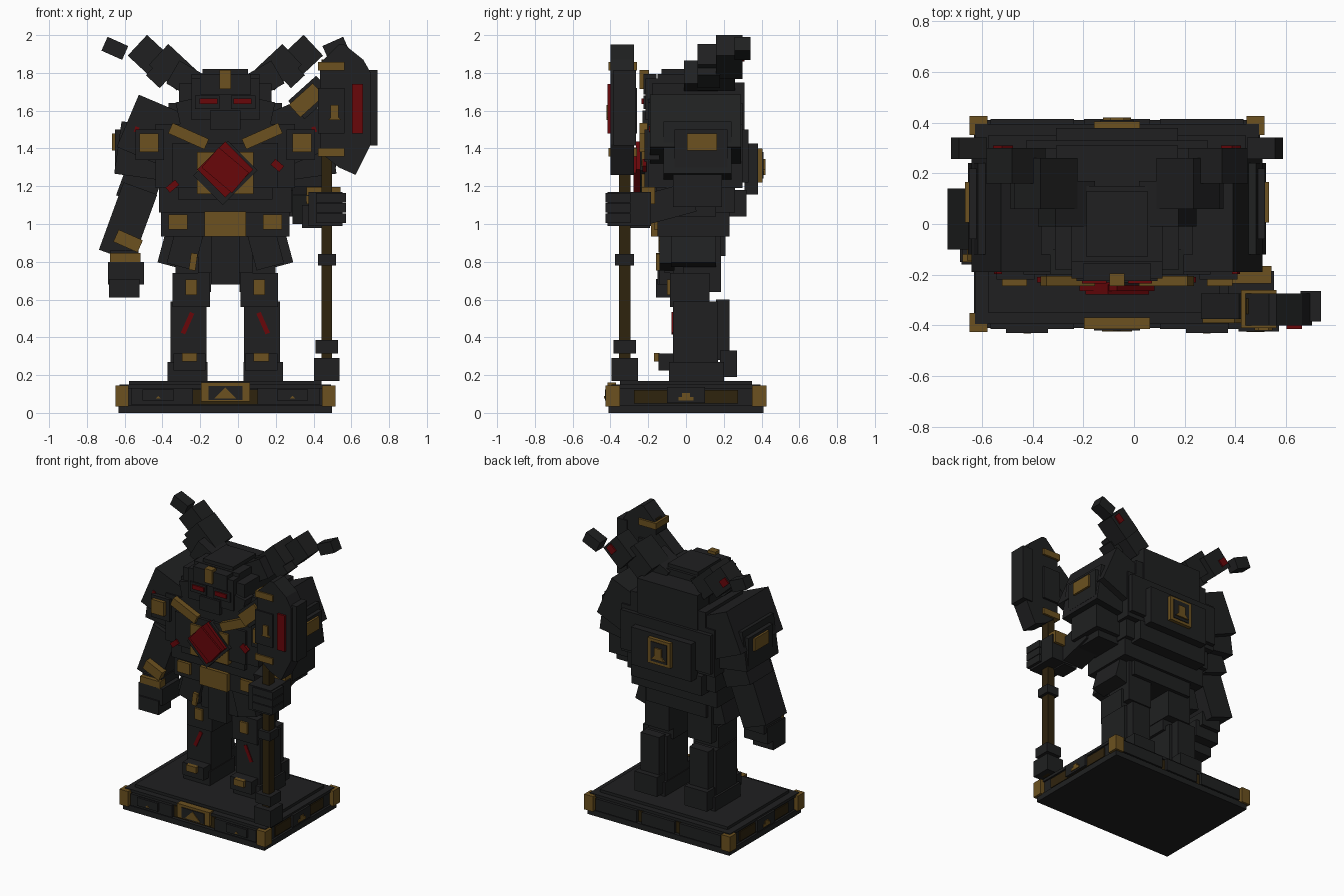
import bpy
import bmesh
from math import radians
from mathutils import Matrix, Vector

cube = bpy.data.objects.get("Cube")
if cube:
    bpy.data.objects.remove(cube, do_unlink=True)

CENTRE = -.067  # everything is laid out around the middle of the plinth


def material(name, colour):
    mat = bpy.data.materials.new(name)
    mat.use_nodes = True
    mat.diffuse_color = (*colour, 1)
    shader = mat.node_tree.nodes["Principled BSDF"]
    shader.inputs["Base Color"].default_value = (*colour, 1)
    shader.inputs["Roughness"].default_value = .8
    return mat


IRON = material("dark iron", (.014, .0145, .015))
GOLD = material("old gold", (.15, .083, .014))
RED = material("deep red", (.14, .002, .003))
WOOD = material("dark wood", (.028, .017, .004))


def finish(name, bm, paint):
    bmesh.ops.recalc_face_normals(bm, faces=bm.faces)
    mesh = bpy.data.meshes.new(name)
    bm.to_mesh(mesh)
    bm.free()
    mesh.materials.append(paint)
    obj = bpy.data.objects.new(name, mesh)
    bpy.context.collection.objects.link(obj)


def box(name, at, size, paint=IRON, tilt=0, pitch=0):
    """Block; tilt is clockwise as seen from the front, pitch is about x."""
    bm = bmesh.new()
    bmesh.ops.create_cube(bm, size=1, matrix=Matrix.Diagonal((*size, 1)))
    turn = Matrix.Rotation(radians(tilt), 4, "Y") @ Matrix.Rotation(radians(pitch), 4, "X")
    bm.transform(Matrix.Translation((at[0] + CENTRE, at[1], at[2])) @ turn)
    finish(name, bm, paint)


def pair(name, at, size, paint=IRON, tilt=0, pitch=0):
    """Block given on the right side and mirrored to the left."""
    box("right_" + name, at, size, paint, tilt, pitch)
    box("left_" + name, (-at[0], at[1], at[2]), size, paint, -tilt, pitch)


def prism(name, outline, front, back, paint=IRON):
    """Outline in x and z, extruded from front to back."""
    bm = bmesh.new()
    face = bm.faces.new([bm.verts.new((x + CENTRE, front, z)) for x, z in outline])
    out = bmesh.ops.extrude_face_region(bm, geom=[face])
    moved = [v for v in out["geom"] if isinstance(v, bmesh.types.BMVert)]
    bmesh.ops.translate(bm, verts=moved, vec=Vector((0, back - front, 0)))
    finish(name, bm, paint)


def emblem(name, x, z, width, front, back):
    half = width / 2
    prism(name, [(x - half, z), (x + half, z), (x, z + half)], front, back, GOLD)


# Plinth
box("plinth_foot", at=(0, 0, .02), size=(1.13, .82, .04))
box("plinth_body", at=(0, 0, .085), size=(1.1, .77, .09))
box("plinth_top", at=(0, 0, .14), size=(1.02, .7, .06))
box("plinth_rim", at=(0, 0, .14), size=(1.12, .79, .02))
for side in (-1, 1):
    box("long_wood_trim", at=(0, side * .388, .085), size=(.8, .01, .08), paint=WOOD)
    box("short_wood_trim", at=(side * .553, 0, .085), size=(.01, .55, .07), paint=WOOD)
    box("short_iron_panel", at=(side * .565, 0, .095), size=(.02, .2, .085))
    for corner in (-1, 1):
        box("corner_cap", at=(side * .547, corner * .388, .09), size=(.07, .075, .11), paint=GOLD)
        box("long_iron_panel", at=(side * .335, corner * .4, .088), size=(.33, .03, .085))
    box("raised_front_panel", at=(side * .355, -.42, .095), size=(.165, .02, .06))
    emblem("small_badge", side * .355, .075, .03, -.433, -.42)
    box("side_badge", at=(side * .577, 0, .075), size=(.008, .08, .02), paint=GOLD)
    box("side_badge_tip", at=(side * .577, 0, .095), size=(.008, .04, .02), paint=GOLD)
box("front_plaque", at=(0, -.392, .11), size=(.26, .045, .1), paint=GOLD)
box("front_plaque_inset", at=(0, -.416, .105), size=(.18, .008, .075))
emblem("front_badge", 0, .075, .12, -.425, -.41)
box("rear_iron_panel", at=(0, .4, .088), size=(.26, .03, .085))

# Legs
pair("foot", at=(-.2, .055, .22), size=(.21, .29, .1))
pair("toe_guard", at=(-.19, -.08, .27), size=(.17, .13, .09))
pair("toe_badge", at=(-.19, -.155, .295), size=(.08, .03, .045), paint=GOLD)
pair("heel", at=(-.2, .225, .26), size=(.18, .09, .14))
pair("shin", at=(-.195, .05, .42), size=(.19, .24, .34))
pair("shin_stripe", at=(-.2, -.07, .475), size=(.025, .012, .12), paint=RED, tilt=24)
pair("calf", at=(-.195, .195, .44), size=(.15, .07, .32))
pair("knee", at=(-.18, .02, .65), size=(.2, .21, .18))
pair("knee_badge", at=(-.18, -.09, .665), size=(.06, .02, .08), paint=GOLD)
pair("thigh", at=(-.17, .085, .82), size=(.19, .2, .36))

# Waist and skirt
box("pelvis", at=(0, .06, .93), size=(.48, .3, .2))
box("loincloth", at=(0, -.11, .82), size=(.15, .06, .28))
box("loincloth_layer", at=(0, -.09, .84), size=(.29, .05, .2))
pair("front_tasset", at=(-.21, -.1, .88), size=(.15, .08, .22), tilt=15)
pair("hip_tasset", at=(-.28, .04, .9), size=(.1, .24, .24), tilt=15)
box("tasset_badge", at=(-.17, -.15, .8), size=(.035, .02, .09), paint=GOLD, tilt=8)
box("belt", at=(0, .04, 1.0), size=(.68, .38, .13))
box("buckle", at=(0, -.165, 1.0), size=(.22, .04, .13), paint=GOLD)
pair("belt_plate", at=(-.25, -.15, 1.01), size=(.1, .04, .08), paint=GOLD)
box("belly", at=(0, .05, 1.13), size=(.7, .42, .14))
box("belly_band", at=(0, -.15, 1.16), size=(.5, .08, .06))
box("back_skirt", at=(0, .25, 1.11), size=(.56, .14, .14))

# Torso
box("chest", at=(0, .05, 1.36), size=(.74, .5, .34))
box("chest_plate", at=(0, -.19, 1.31), size=(.56, .06, .24))
box("upper_torso", at=(0, .09, 1.57), size=(.6, .42, .14))
box("neck_guard", at=(0, .2, 1.62), size=(.48, .22, .26))
box("back_plate", at=(0, .26, 1.36), size=(.72, .14, .28))
box("back_pack", at=(0, .345, 1.29), size=(.48, .07, .27))
box("back_plaque", at=(0, .39, 1.31), size=(.18, .03, .18), paint=GOLD)
box("back_plaque_inset", at=(0, .406, 1.31), size=(.13, .008, .14))
emblem("back_badge", 0, 1.26, .11, .406, .42)
box("back_badge_post", at=(0, .413, 1.315), size=(.055, .014, .06), paint=GOLD)
pair("collar", at=(-.195, -.225, 1.465), size=(.21, .04, .06), paint=GOLD, tilt=24)
box("gem_setting", at=(0, -.215, 1.27), size=(.3, .04, .22), paint=GOLD)
box("gem_setting_back", at=(0, -.22, 1.27), size=(.22, .045, .26), tilt=45)
box("chest_gem", at=(0, -.24, 1.288), size=(.21, .05, .21), paint=RED, tilt=45)
box("chest_gem_face", at=(0, -.258, 1.285), size=(.21, .04, .14), paint=RED, tilt=40)
box("right_rib_gem", at=(-.28, -.22, 1.2), size=(.065, .02, .035), paint=RED, tilt=-40)
box("left_rib_gem", at=(.275, -.22, 1.31), size=(.06, .02, .04), paint=RED, tilt=40)

# Head
box("helmet", at=(0, 0, 1.62), size=(.49, .36, .25))
box("helmet_dome", at=(0, 0, 1.76), size=(.36, .3, .07))
box("helmet_ridge", at=(0, .0, 1.8), size=(.24, .26, .04))
box("jaw", at=(0, -.08, 1.5), size=(.36, .24, .14))
box("face_plate", at=(0, -.17, 1.66), size=(.36, .09, .22))
box("muzzle", at=(0, -.2, 1.55), size=(.16, .06, .1))
box("brow", at=(0, -.19, 1.74), size=(.27, .07, .11))
pair("cheek", at=(-.2, -.15, 1.56), size=(.09, .1, .19), tilt=-12)
pair("eye_socket", at=(-.095, -.215, 1.645), size=(.13, .02, .07))
pair("eye", at=(-.09, -.225, 1.65), size=(.095, .02, .03), paint=RED)
box("brow_crest", at=(0, -.22, 1.765), size=(.06, .05, .1), paint=GOLD)

# Horns
pair("horn_root", at=(-.2, .08, 1.76), size=(.18, .18, .14), tilt=30)
pair("horn_base", at=(-.28, .16, 1.83), size=(.2, .2, .15), tilt=43)
pair("horn_middle", at=(-.4, .23, 1.885), size=(.18, .14, .15), tilt=43)
pair("horn_spur", at=(-.35, .12, 1.79), size=(.1, .12, .1), tilt=43)
pair("horn_gem", at=(-.45, .3, 1.9), size=(.06, .02, .05), paint=RED, tilt=43)
pair("horn_tip", at=(-.585, .3, 1.93), size=(.12, .085, .08), tilt=24)

# Shoulders
pair("pauldron", at=(-.36, .05, 1.48), size=(.34, .48, .3), tilt=23)
pair("pauldron_cap", at=(-.46, .06, 1.39), size=(.22, .36, .28), tilt=8)
pair("pauldron_rim", at=(-.55, .08, 1.4), size=(.07, .28, .2))
pair("pauldron_front", at=(-.4, -.18, 1.42), size=(.15, .08, .16))
pair("pauldron_badge", at=(-.405, -.23, 1.43), size=(.1, .03, .1), paint=GOLD)
pair("pauldron_side_badge", at=(-.59, .085, 1.435), size=(.02, .16, .09), paint=GOLD)
pair("pauldron_gem", at=(-.47, -.19, 1.5), size=(.022, .014, .03), paint=RED, tilt=20)

# Hanging right arm
box("right_upper_arm", at=(-.44, .06, 1.24), size=(.2, .26, .26), tilt=20)
box("right_forearm", at=(-.515, .02, 1.01), size=(.19, .24, .38), tilt=20)
box("right_cuff", at=(-.515, -.12, .91), size=(.14, .05, .07), paint=GOLD, tilt=24)
box("right_wrist_band", at=(-.53, -.12, .82), size=(.16, .06, .055), paint=GOLD)
box("right_wrist", at=(-.535, -.02, .81), size=(.15, .2, .1))
box("right_fist", at=(-.525, -.05, .74), size=(.19, .2, .12))
box("right_fingers", at=(-.535, -.09, .66), size=(.16, .14, .1))

# Bent left arm
box("left_upper_arm", at=(.44, .06, 1.23), size=(.22, .26, .28))
box("left_elbow", at=(.41, .04, 1.11), size=(.2, .24, .14))
box("left_forearm", at=(.44, -.09, 1.11), size=(.17, .26, .16), pitch=15)
box("left_cuff", at=(.52, -.2, 1.15), size=(.18, .07, .09), paint=GOLD)
box("left_cuff_plate", at=(.42, -.18, 1.06), size=(.08, .03, .08), paint=GOLD, tilt=-20)
box("left_fist", at=(.53, -.3, 1.08), size=(.18, .23, .18))
box("left_palm", at=(.46, -.26, 1.04), size=(.11, .14, .12))
for knuckle in range(3):
    box("left_finger", at=(.56, -.36, 1.03 + knuckle * .055), size=(.16, .13, .05))

# Axe
box("axe_shaft", at=(.537, -.325, 1.02), size=(.055, .06, 1.7), paint=WOOD)
box("axe_pommel", at=(.537, -.325, .23), size=(.135, .14, .12))
box("axe_lower_ring", at=(.537, -.325, .35), size=(.12, .12, .07))
box("axe_middle_ring", at=(.537, -.325, .81), size=(.095, .1, .06))
prism("axe_blade", [(.5, 1.85), (.6, 1.95), (.63, 1.95), (.73, 1.87), (.77, 1.8),
                    (.77, 1.42), (.69, 1.26), (.6, 1.3), (.5, 1.38)], -.4, -.275)
box("axe_blade_edge", at=(.765, -.325, 1.615), size=(.08, .12, .4))
box("axe_blade_stripe", at=(.7, -.4, 1.61), size=(.06, .03, .26), paint=RED)
box("axe_socket", at=(.56, -.335, 1.6), size=(.14, .15, .24))
emblem("axe_badge", .578, 1.55, .07, -.42, -.4)
box("axe_badge_post", at=(.578, -.415, 1.595), size=(.04, .01, .07), paint=GOLD)
for height in (1.38, 1.835):
    box("axe_band", at=(.56, -.335, height), size=(.14, .15, .045), paint=GOLD)
box("axe_spike", at=(.45, -.325, 1.67), size=(.2, .1, .13), tilt=-42)
box("axe_spike_band", at=(.43, -.375, 1.655), size=(.17, .03, .09), paint=GOLD, tilt=-42)
